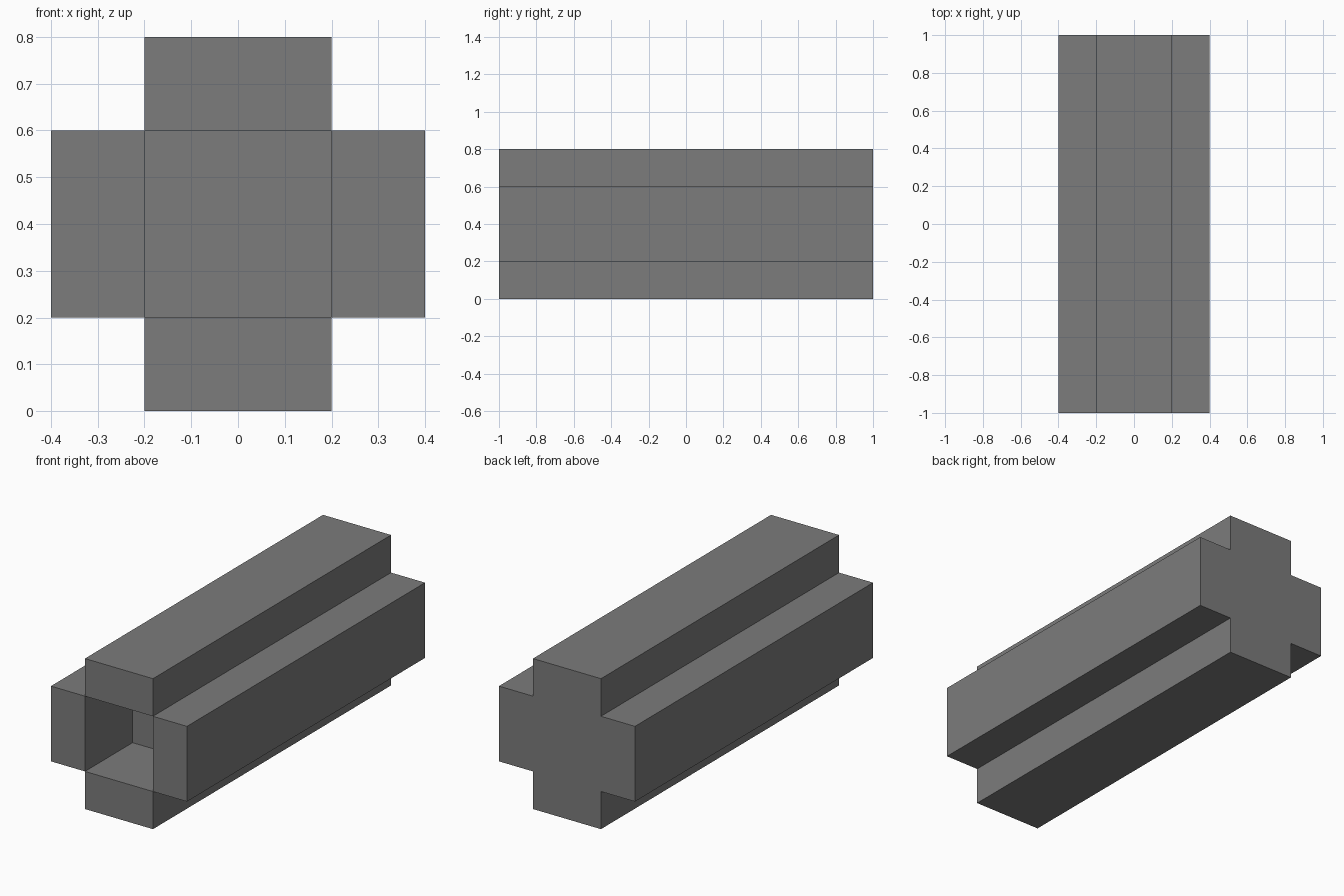
import bpy
import bmesh

cube = bpy.data.objects.get("Cube")
if cube:
    bpy.data.objects.remove(cube, do_unlink=True)

HALF, ARM = 0.4, 0.2          # outer half width, half width of each arm
FRONT, BACK = -1.0, 1.0
SOCKET_DEPTH = 0.4
MID_Z = 0.4

grey = bpy.data.materials.new("dark grey")
grey.use_nodes = True
colour = (0.2, 0.2, 0.2, 1.0)
grey.diffuse_color = colour
grey.node_tree.nodes["Principled BSDF"].inputs["Base Color"].default_value = colour

# Cross outline, built by turning one arm's three points through four quarter turns
outline = []
x, z = 0, 0
for turn in range(4):
    for x, z in ((ARM, -HALF), (ARM, -ARM), (HALF, -ARM)):
        for _ in range(turn):
            x, z = -z, x
        outline.append((x, z))

bm = bmesh.new()


def ring(points, y):
    return [bm.verts.new((px, y, pz + MID_Z)) for px, pz in points]


def walls(a, b):
    for i in range(len(a)):
        j = (i + 1) % len(a)
        bm.faces.new((a[i], a[j], b[j], b[i]))


# Outer body with a closed back
front, back = ring(outline, FRONT), ring(outline, BACK)
walls(front, back)
bm.faces.new(back)

# Front faces of the four arms, around the square opening
opening = front[1::3]
for i in range(4):
    bm.faces.new((front[3 * i - 1], front[3 * i], front[3 * i + 1], front[3 * i - 2]))

# Square socket sunk into the front
floor = ring([outline[i] for i in (1, 4, 7, 10)], FRONT + SOCKET_DEPTH)
walls(opening, floor)
bm.faces.new(floor)

bmesh.ops.recalc_face_normals(bm, faces=bm.faces)
mesh = bpy.data.meshes.new("cross_beam")
bm.to_mesh(mesh)
bm.free()
mesh.materials.append(grey)
beam = bpy.data.objects.new("cross_beam", mesh)
bpy.context.collection.objects.link(beam)
